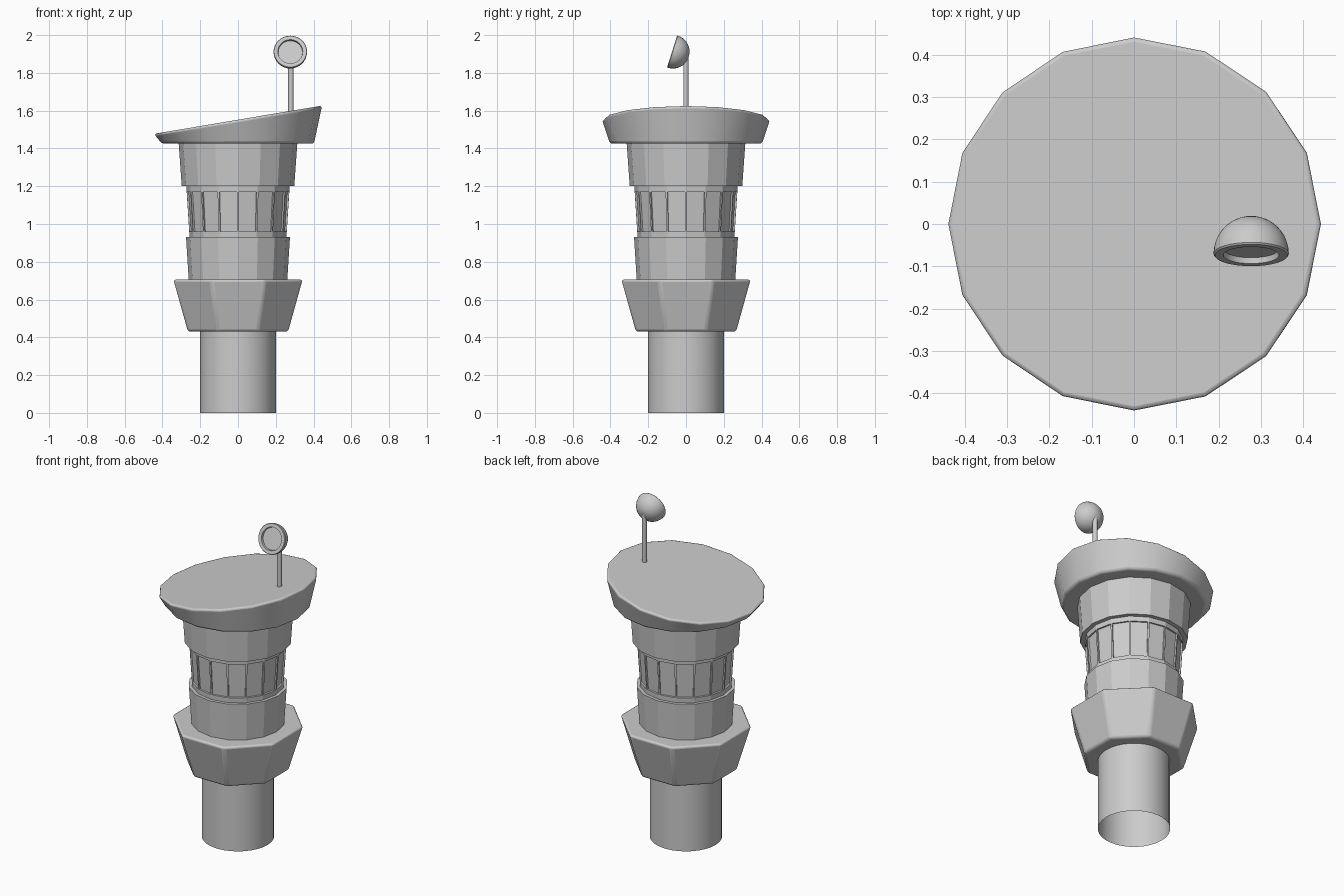
import bpy, bmesh, math
from mathutils import Matrix, Vector

cube = bpy.data.objects.get("Cube")
if cube:
    bpy.data.objects.remove(cube, do_unlink=True)

grey = bpy.data.materials.new("concrete_grey")
grey.use_nodes = True
colour = (0.6, 0.6, 0.6, 1)
grey.diffuse_color = colour
grey.node_tree.nodes["Principled BSDF"].inputs["Base Color"].default_value = colour


def loft(bm, profile, sides, turn=0.0, bottom=True, top=True):
    """Stack rings of (radius, z) and skin them; returns the rows of side faces."""
    rings = []
    for r, z in profile:
        angles = [turn + math.tau * i / sides for i in range(sides)]
        rings.append([bm.verts.new((r * math.cos(a), r * math.sin(a), z)) for a in angles])
    rows = []
    for low, high in zip(rings, rings[1:]):
        rows.append([bm.faces.new((low[i], low[(i + 1) % sides], high[(i + 1) % sides], high[i]))
                     for i in range(sides)])
    if bottom:
        bm.faces.new(rings[0][::-1])
    if top:
        bm.faces.new(rings[-1])
    return rings, rows


def finish(bm, name, smooth_angle, bevel=0.0):
    bmesh.ops.recalc_face_normals(bm, faces=bm.faces)
    mesh = bpy.data.meshes.new(name)
    bm.to_mesh(mesh)
    bm.free()
    mesh.materials.append(grey)
    obj = bpy.data.objects.new(name, mesh)
    bpy.context.collection.objects.link(obj)
    if bevel:
        mod = obj.modifiers.new("Soft edges", "BEVEL")
        mod.width = bevel
        mod.segments = 3
        mod.limit_method = "ANGLE"
        mod.angle_limit = math.radians(40)
    bpy.ops.object.select_all(action="DESELECT")
    obj.select_set(True)
    bpy.context.view_layer.objects.active = obj
    bpy.ops.object.shade_smooth_by_angle(angle=math.radians(smooth_angle))
    return obj


# Round shaft, open underneath
bm = bmesh.new()
loft(bm, [(0.2, 0), (0.2, 0.45)], 32, bottom=False, top=False)
finish(bm, "shaft", 30)

# Flared octagonal collar with a flat side to the front
bm = bmesh.new()
flat = 1 / math.cos(math.pi / 8)
loft(bm, [(0.265 * flat, 0.43), (0.342 * flat, 0.706)], 8, turn=math.pi / 8)
finish(bm, "octagonal_collar", 30, bevel=0.014)

# Lower and upper drums
for name, profile in (("lower_drum", [(0.26, 0.69), (0.275, 0.93)]),
                      ("upper_drum", [(0.298, 1.2), (0.315, 1.44)])):
    bm = bmesh.new()
    loft(bm, profile, 16)
    finish(bm, name, 15)

# Window band with a recessed pane in every side
bm = bmesh.new()
rings, rows = loft(bm, [(0.256, 0.92), (0.258, 0.955), (0.272, 1.175), (0.273, 1.21)], 16)
bm.normal_update()
bmesh.ops.inset_individual(bm, faces=rows[1], thickness=0.007, depth=0)
bmesh.ops.inset_individual(bm, faces=rows[1], thickness=0.001, depth=-0.009)
finish(bm, "window_band", 15)

# Roof slab with a sloping top
bm = bmesh.new()
rings, rows = loft(bm, [(0.402, 1.425), (0.445, 1.552)], 16)
for v in rings[1]:
    v.co.z += 0.168 * v.co.x
finish(bm, "sloping_roof", 30, bevel=0.014)

# Thin mast
bm = bmesh.new()
loft(bm, [(0.014, 1.55), (0.014, 1.9)], 16)
bmesh.ops.translate(bm, verts=bm.verts, vec=(0.28, 0, 0))
finish(bm, "mast", 40)

# Dish: domed back, flat rim and recessed face, tipped slightly upward
bm = bmesh.new()
dome = [(0.089 * math.sin(a), -0.089 * math.cos(a))
        for a in (math.pi / 2 * i / 10 for i in range(1, 11))]
loft(bm, dome + [(0.086, 0.004), (0.066, 0.004), (0.064, -0.01)], 32)
facing = Vector((0, -0.954, 0.3)).to_track_quat("Z", "Y").to_matrix().to_4x4()
bm.transform(Matrix.Translation((0.277, -0.07, 1.912)) @ facing)
finish(bm, "dish", 30)
